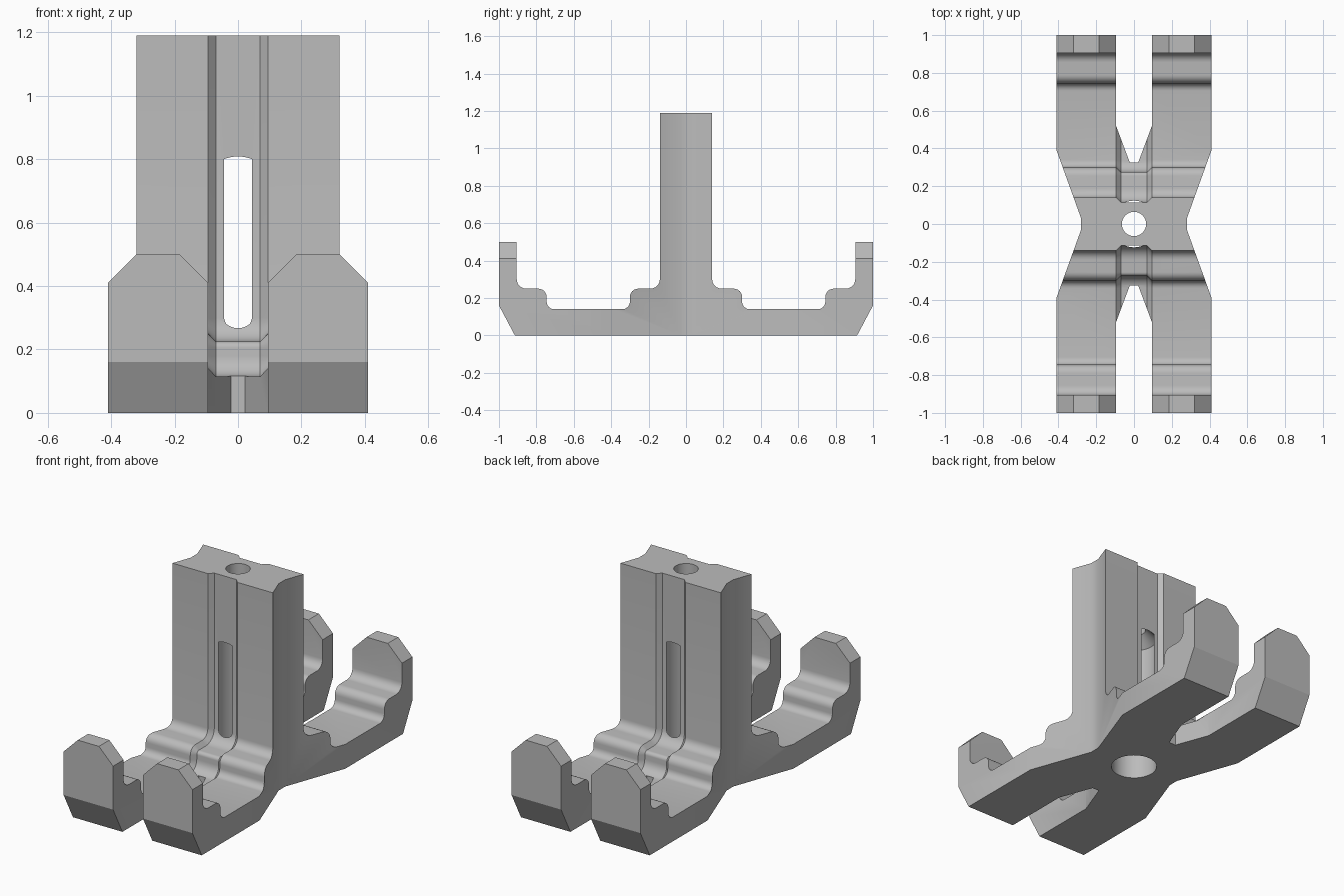
import bpy, bmesh, math
from mathutils import Vector

cube = bpy.data.objects.get("Cube")
if cube:
    bpy.data.objects.remove(cube, do_unlink=True)

grey = bpy.data.materials.new("mid grey")
grey.use_nodes = True
grey.diffuse_color = (0.5, 0.5, 0.5, 1)
grey.node_tree.nodes["Principled BSDF"].inputs["Base Color"].default_value = (0.5, 0.5, 0.5, 1)


def loft(name, rings):
    """Skin a closed solid over rings with equal point counts."""
    bm = bmesh.new()
    loops = [[bm.verts.new(p) for p in ring] for ring in rings]
    n = len(loops[0])
    for a, b in zip(loops, loops[1:]):
        for i in range(n):
            j = (i + 1) % n
            bm.faces.new((a[i], a[j], b[j], b[i]))
    bm.faces.new(loops[0])
    bm.faces.new(loops[-1])
    bmesh.ops.recalc_face_normals(bm, faces=bm.faces)
    mesh = bpy.data.meshes.new(name)
    bm.to_mesh(mesh)
    bm.free()
    mesh.materials.append(grey)
    obj = bpy.data.objects.new(name, mesh)
    bpy.context.collection.objects.link(obj)
    return obj


def boolean(target, cutter, operation):
    cutter.hide_render = True
    mod = target.modifiers.new("cut", 'BOOLEAN')
    mod.operation = operation
    mod.solver = 'EXACT'
    mod.object = cutter
    bpy.context.view_layer.objects.active = target
    bpy.ops.object.modifier_apply(modifier=mod.name)
    bpy.data.objects.remove(cutter, do_unlink=True)


def rounded(corners, steps=6):
    """Round the right-angled corners that carry a radius."""
    points = []
    for i, (y, z, r) in enumerate(corners):
        p = Vector((y, z))
        if r == 0:
            points.append(p)
            continue
        u = (Vector(corners[i - 1][:2]) - p).normalized() * r
        v = (Vector(corners[i + 1][:2]) - p).normalized() * r
        for k in range(steps + 1):
            t = math.pi / 2 * k / steps
            points.append(p + u + v - v * math.cos(t) - u * math.sin(t))
    return points


def side_profile(d):
    """Side outline; d sinks the centre of it for the groove."""
    half = rounded([
        (0.915, 0, 0), (1, 0.16, 0), (1, 0.5, 0), (0.905, 0.5, 0),
        (0.905, 0.25, 0.05), (0.745, 0.25, 0.045), (0.745, 0.14 - d, 0.04),
        (0.3 - d, 0.14 - d, 0.04 + d), (0.3 - d, 0.25 - d, 0.045 - d),
        (0.14 - d, 0.25 - d, 0.05 + d), (0.14 - d, 1.19, 0)])
    return half + [Vector((-p.x, p.y)) for p in reversed(half)]


# Body: side profile across the width, with a bevelled central groove
sections = [(-0.5, 0), (-0.094, 0), (-0.07, 0.025), (0.07, 0.025), (0.094, 0), (0.5, 0)]
body = loft("hooked_post_stand",
            [[(x, p.x, p.y) for p in side_profile(d)] for x, d in sections])

# Plan outline: narrow waist, flared arms and open end slots
quarter = [(0.28, 0.03), (0.41, 0.39), (0.41, 1.1), (0.095, 1.1), (0.095, 0.52), (0.022, 0.325)]
half = quarter + [(-x, y) for x, y in reversed(quarter)]
plan = half + [(-x, -y) for x, y in half]
boolean(body, loft("plan_cutter", [[(x, y, z) for x, y in plan] for z in (-0.1, 1.4)]), 'INTERSECT')

# Bevelled tops of the four hooks
outer = [(0.43, 0.39), (0.43, 0.6), (0.22, 0.6)]
inner = [(0.075, 0.39), (0.285, 0.6), (0.075, 0.6)]
for sx in (1, -1):
    for sy in (1, -1):
        for tri in (outer, inner):
            cutter = loft("hook_bevel_cutter",
                          [[(sx * x, sy * y, z) for x, z in tri] for y in (0.6, 1.1)])
            boolean(body, cutter, 'DIFFERENCE')

# Wide blind bore with conical end, breaking into the groove, then a narrow hole
steps = [(0.1235, -0.1), (0.1235, 0.8), (0.064, 0.86), (0.064, 1.4)]
turn = [2 * math.pi * (k + 0.5) / 48 for k in range(48)]
bore = loft("bore_cutter", [[(r * math.cos(a), r * math.sin(a), z) for a in turn] for r, z in steps])
boolean(body, bore, 'DIFFERENCE')

# Smooth fillets and bores, crisp edges elsewhere
bpy.ops.object.select_all(action='DESELECT')
body.select_set(True)
bpy.context.view_layer.objects.active = body
bpy.ops.object.shade_smooth_by_angle(angle=math.radians(25))
